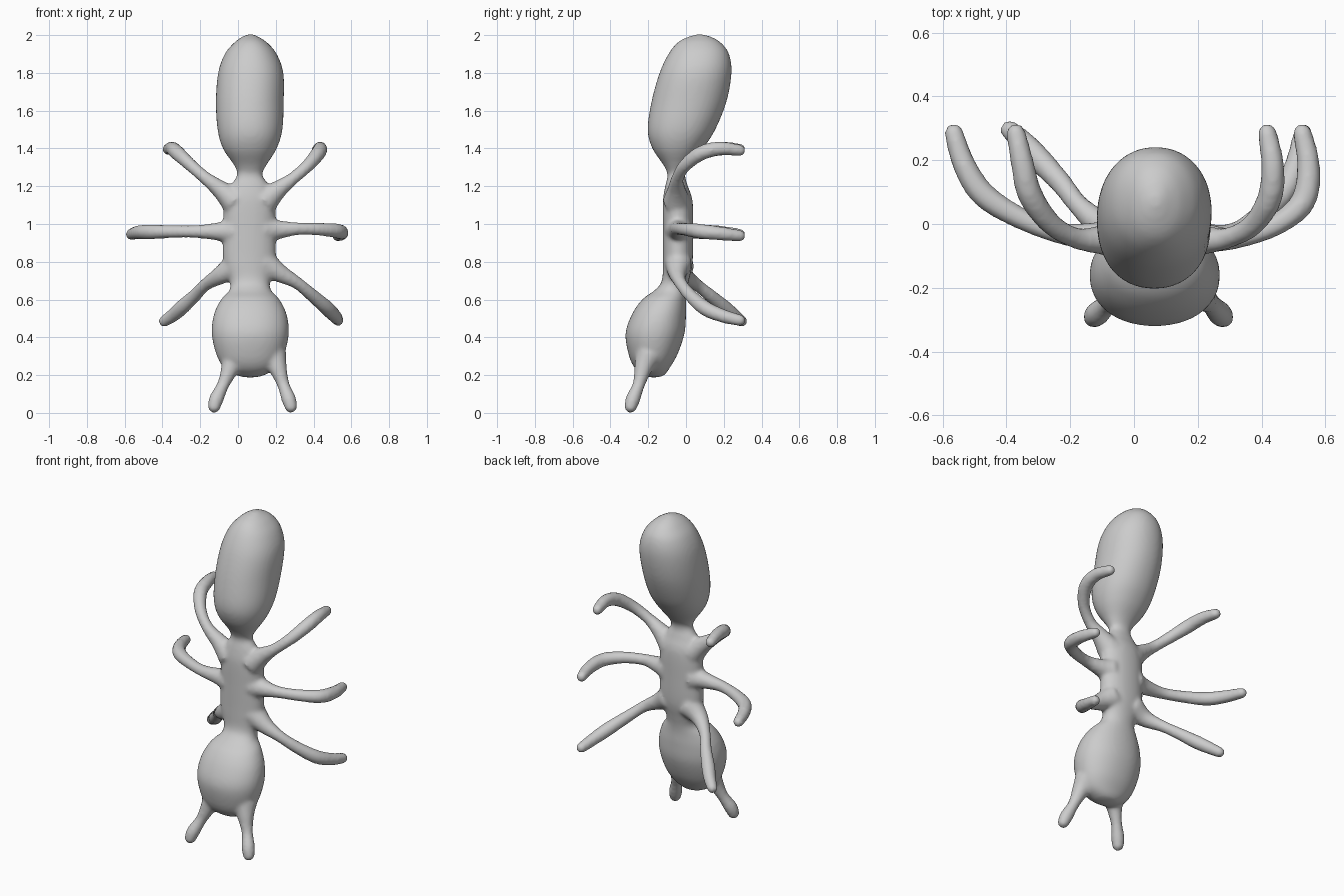
import bpy, bmesh, math
from mathutils import Vector

bm = bmesh.new()


def loft(rings):
    """Closed skin over rings of equal point count."""
    rows = [[bm.verts.new(p) for p in ring] for ring in rings]
    faces = [bm.faces.new(rows[0]), bm.faces.new(rows[-1])]
    n = len(rows[0])
    for a, b in zip(rows, rows[1:]):
        for i in range(n):
            j = (i + 1) % n
            faces.append(bm.faces.new((a[i], a[j], b[j], b[i])))
    bmesh.ops.recalc_face_normals(bm, faces=faces)


def spline(keys, steps):
    """Catmull-Rom resampling of tuples of any length."""
    k = [keys[0]] + list(keys) + [keys[-1]]
    out = []
    for a, b, c, d in zip(k, k[1:], k[2:], k[3:]):
        for s in range(steps):
            t = s / steps
            out.append([0.5 * (2 * q + (r - p) * t + (2 * p - 5 * q + 4 * r - w) * t * t
                               + (3 * q - p - 3 * r + w) * t ** 3)
                        for p, q, r, w in zip(a, b, c, d)])
    out.append(list(keys[-1]))
    return out


def body(keys, n=48, e=0.94):
    """Keys: z, x min, x max, y min, y max."""
    rings = []
    for z, x0, x1, y0, y1 in spline(keys, 6):
        ring = []
        for i in range(n):
            c, s = math.cos(math.tau * i / n), math.sin(math.tau * i / n)
            ring.append(((x0 + x1) / 2 + (x1 - x0) / 2 * math.copysign(abs(c) ** e, c),
                         (y0 + y1) / 2 + (y1 - y0) / 2 * math.copysign(abs(s) ** e, s), z))
        rings.append(ring)
    loft(rings)


def limb(points, radii, n=16):
    """Tapered tube with a rounded tip at the last point."""
    pts = spline([(*p, r) for p, r in zip(points, radii)], 6)
    pos = [Vector(p[:3]) for p in pts]
    rad = [p[3] for p in pts]
    end = (pos[-1] - pos[-2]).normalized()
    last, r_end = pos[-1].copy(), rad[-1]
    for a in (0.4, 0.8, 1.15, 1.45):
        pos.append(last + end * r_end * math.sin(a))
        rad.append(r_end * math.cos(a))
    rings = []
    for i, p in enumerate(pos):
        d = (pos[min(i + 1, len(pos) - 1)] - pos[max(i - 1, 0)]).normalized()
        u = d.cross(Vector((0.13, -0.6, 0.79)) if abs(d.z) < 0.7 and abs(d.y) > 0.9
                    else Vector((0, 0, 1))).normalized()
        v = d.cross(u)
        rings.append([p + rad[i] * (u * math.cos(math.tau * k / n) + v * math.sin(math.tau * k / n))
                      for k in range(n)])
    loft(rings)


# head, thorax and abdomen in one profile
body([
    (0.188, 0.04, 0.09, -0.19, -0.15), (0.20, -0.01, 0.14, -0.225, -0.115),
    (0.24, -0.075, 0.205, -0.273, -0.085), (0.31, -0.115, 0.245, -0.304, -0.045),
    (0.42, -0.139, 0.269, -0.32, -0.008), (0.52, -0.128, 0.258, -0.287, 0.0),
    (0.60, -0.09, 0.22, -0.232, 0.0), (0.65, -0.045, 0.175, -0.165, 0.005),
    (0.70, -0.045, 0.17, -0.128, 0.015), (0.80, -0.078, 0.198, -0.122, 0.035),
    (0.96, -0.078, 0.198, -0.122, 0.038), (1.12, -0.073, 0.195, -0.122, 0.035),
    (1.20, -0.04, 0.165, -0.11, 0.01), (1.26, -0.005, 0.13, -0.098, -0.005),
    (1.31, -0.02, 0.15, -0.118, 0.015), (1.40, -0.08, 0.205, -0.178, 0.09),
    (1.50, -0.108, 0.235, -0.203, 0.155), (1.65, -0.117, 0.242, -0.182, 0.215),
    (1.80, -0.105, 0.24, -0.14, 0.241), (1.90, -0.07, 0.205, -0.093, 0.228),
    (1.96, -0.02, 0.155, -0.045, 0.185), (1.99, 0.02, 0.11, 0.01, 0.135),
    (2.003, 0.05, 0.085, 0.055, 0.09),
])

# six legs
R = (0.075, 0.05, 0.034, 0.035, 0.04, 0.037, 0.031)
legs = [
    [(-0.02, -0.05, 1.12), (-0.09, -0.05, 1.18), (-0.18, -0.045, 1.25), (-0.26, 0.0, 1.32),
     (-0.325, 0.09, 1.38), (-0.35, 0.19, 1.40), (-0.37, 0.285, 1.395)],
    [(0.14, -0.05, 1.12), (0.21, -0.05, 1.18), (0.29, -0.045, 1.24), (0.37, -0.005, 1.31),
     (0.425, 0.08, 1.375), (0.435, 0.18, 1.40), (0.418, 0.285, 1.39)],
    [(-0.03, -0.04, 0.96), (-0.10, -0.04, 0.96), (-0.23, -0.03, 0.96), (-0.36, 0.02, 0.96),
     (-0.47, 0.09, 0.958), (-0.53, 0.18, 0.955), (-0.565, 0.285, 0.945)],
    [(0.15, -0.04, 0.97), (0.22, -0.045, 0.97), (0.32, -0.045, 0.975), (0.44, -0.005, 0.972),
     (0.53, 0.07, 0.962), (0.547, 0.18, 0.95), (0.528, 0.285, 0.938)],
    [(-0.01, -0.03, 0.78), (-0.09, -0.01, 0.73), (-0.17, 0.055, 0.68), (-0.23, 0.13, 0.62),
     (-0.295, 0.20, 0.56), (-0.34, 0.25, 0.52), (-0.39, 0.295, 0.485)],
    [(0.14, -0.04, 0.79), (0.22, -0.045, 0.74), (0.31, -0.03, 0.69), (0.39, 0.02, 0.625),
     (0.47, 0.10, 0.555), (0.51, 0.19, 0.515), (0.53, 0.285, 0.49)],
]
for leg in legs:
    limb(leg, R)

# two antennae
for s, tip in ((-1, -0.126), (1, 0.28)):
    root = 0.085 + s * 0.105
    limb([(root, -0.2, 0.30), (root + s * 0.02, -0.225, 0.24),
          ((root + tip) / 2 + s * 0.005, -0.25, 0.15), (tip - s * 0.012, -0.28, 0.075), (tip, -0.293, 0.033)],
         (0.07, 0.05, 0.033, 0.039, 0.034))

mesh = bpy.data.meshes.new("ant_body")
bm.to_mesh(mesh)
bm.free()
ant = bpy.data.objects.new("ant_body", mesh)
bpy.context.collection.objects.link(ant)

# fuse the parts and soften the joins
fuse = ant.modifiers.new("fuse", "REMESH")
fuse.mode = "VOXEL"
fuse.voxel_size = 0.011
fuse.use_smooth_shade = True
soft = ant.modifiers.new("soften", "SMOOTH")
soft.factor = 0.5
soft.iterations = 8
